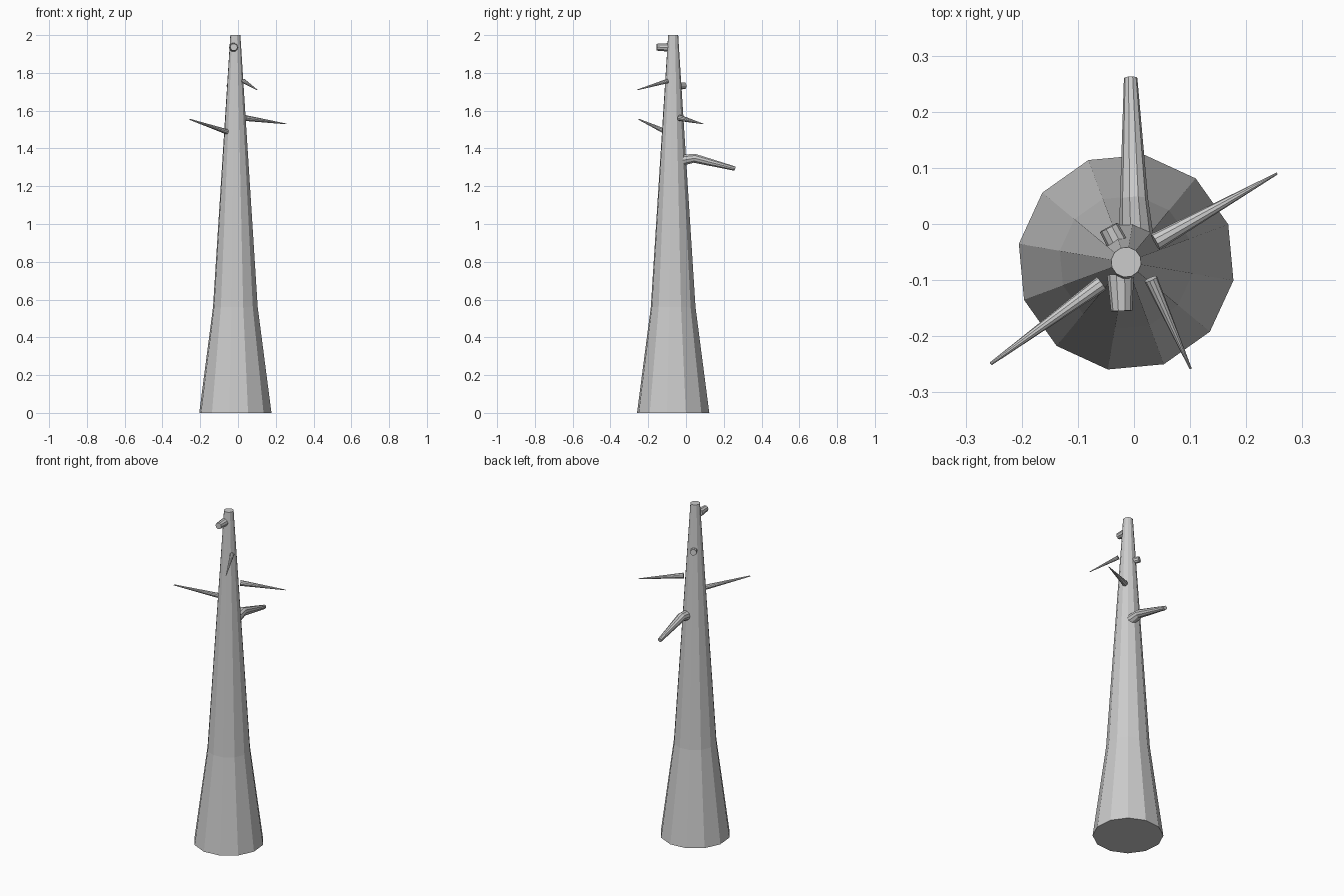
import bpy, bmesh, math
from mathutils import Vector

if "Cube" in bpy.data.objects:
    bpy.data.objects.remove(bpy.data.objects["Cube"])


def tube(name, points, radii, sides, phase=0.0, level=False):
    """Capped, tapered tube swept along a few points."""
    pts = [Vector(p) for p in points]
    bm = bmesh.new()
    rings = []
    for i, (p, r) in enumerate(zip(pts, radii)):
        d = pts[min(i + 1, len(pts) - 1)] - pts[max(i - 1, 0)]
        d.normalize()
        if level:
            u, v = Vector((1, 0, 0)), Vector((0, 1, 0))
        else:
            u = d.cross(Vector((0, 0, 1))).normalized()
            v = d.cross(u)
        ring = []
        for k in range(sides):
            a = phase + 2 * math.pi * k / sides
            ring.append(bm.verts.new(p + r * (math.cos(a) * u + math.sin(a) * v)))
        rings.append(ring)
    for lo, hi in zip(rings, rings[1:]):
        for k in range(sides):
            n = (k + 1) % sides
            bm.faces.new((lo[k], lo[n], hi[n], hi[k]))
    bm.faces.new(rings[0][::-1])
    bm.faces.new(rings[-1])
    bmesh.ops.recalc_face_normals(bm, faces=bm.faces)
    mesh = bpy.data.meshes.new(name)
    bm.to_mesh(mesh)
    bm.free()
    obj = bpy.data.objects.new(name, mesh)
    bpy.context.collection.objects.link(obj)
    return obj


# Trunk: flared base, long taper, cut flat at the top
cx, cy = -0.014, -0.068
tube("trunk", [(cx, cy, 0), (cx, cy, 0.56), (cx, cy, 2)],
     [0.194, 0.12, 0.027], 12, math.radians(20.3), level=True)

# Branches and broken stubs: path points and radii
branches = {
    "back_branch": ([(0.004, -0.025, 1.337), (0.0, 0.045, 1.348), (-0.006, 0.26, 1.293)],
                    [0.031, 0.025, 0.012]),
    "right_branch": ([(0.038, -0.032, 1.561), (0.255, 0.09, 1.53)], [0.016, 0.002]),
    "left_branch": ([(-0.058, -0.106, 1.488), (-0.255, -0.249, 1.554)], [0.014, 0.003]),
    "front_twig": ([(0.03, -0.098, 1.757), (0.101, -0.258, 1.71)], [0.012, 0.002]),
    "front_stub": ([(-0.024, -0.09, 1.935), (-0.022, -0.155, 1.936)], [0.024, 0.019]),
    "back_stub": ([(-0.028, -0.038, 1.73), (-0.045, -0.006, 1.732)], [0.019, 0.018]),
}
for name, (path, radii) in branches.items():
    tube(name, path, radii, 10)
